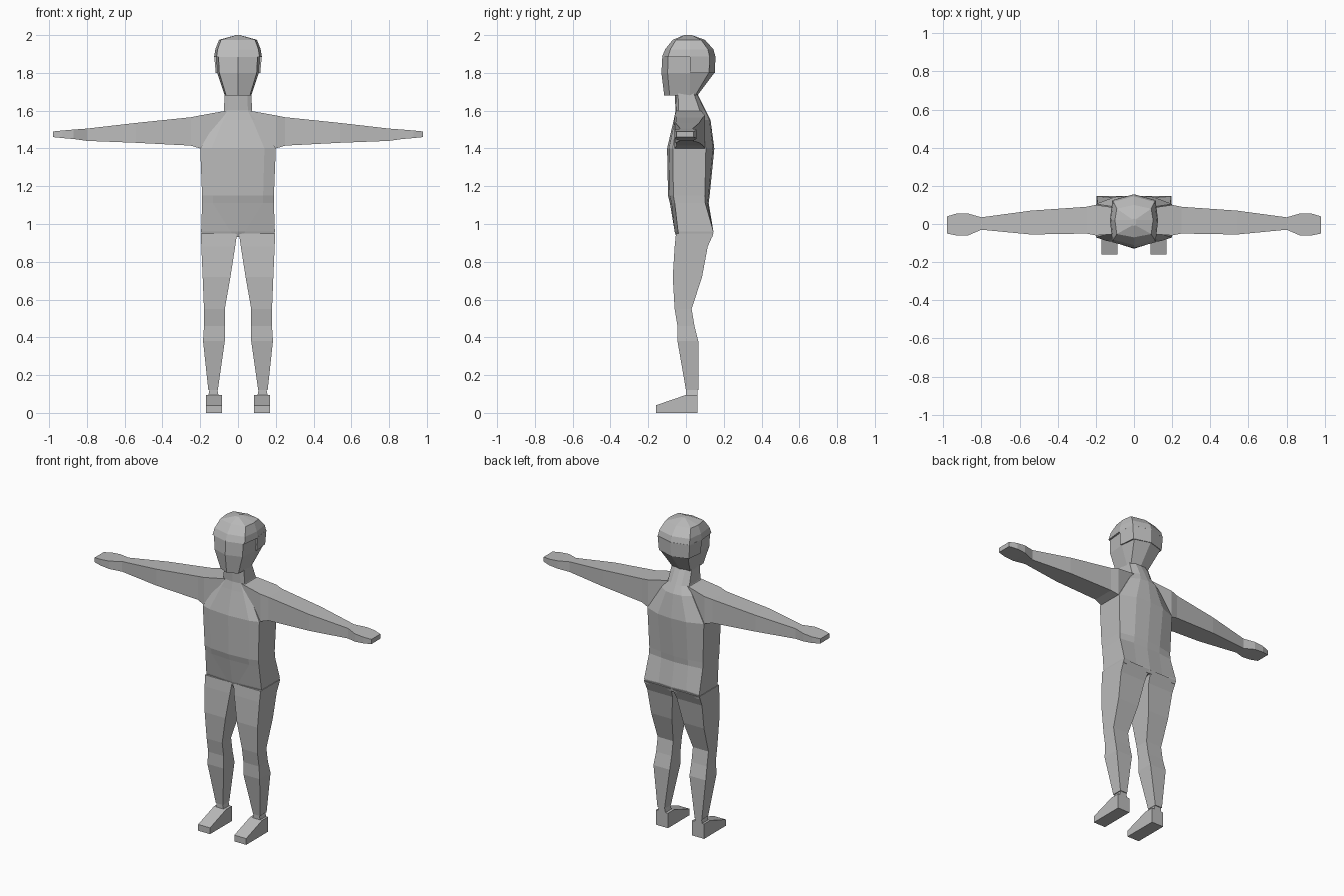
import bpy
import bmesh

cube = bpy.data.objects.get("Cube")
if cube:
    bpy.data.objects.remove(cube)

grey = bpy.data.materials.new("plain_grey")
grey.use_nodes = True
colour = (0.5, 0.5, 0.5, 1)
grey.diffuse_color = colour
grey.node_tree.nodes["Principled BSDF"].inputs["Base Color"].default_value = colour


def loft(name, rings):
    """Skin a stack of equal-length point rings and close both ends."""
    bm = bmesh.new()
    loops = [[bm.verts.new(point) for point in ring] for ring in rings]
    for low, high in zip(loops, loops[1:]):
        for i in range(len(low)):
            # Index i - 1 wraps round to the last point of the ring
            bm.faces.new((low[i - 1], low[i], high[i], high[i - 1]))
    bm.faces.new(loops[0])
    bm.faces.new(loops[-1])
    bmesh.ops.recalc_face_normals(bm, faces=bm.faces)
    mesh = bpy.data.meshes.new(name)
    bm.to_mesh(mesh)
    bm.free()
    mesh.materials.append(grey)
    obj = bpy.data.objects.new(name, mesh)
    bpy.context.collection.objects.link(obj)


def pair(name, rings):
    """Build the left part and its mirrored right twin."""
    for side, sign in (("left", 1), ("right", -1)):
        loft(f"{side}_{name}", [[(sign * x, y, z) for x, y, z in ring] for ring in rings])


def level(z, half):
    """Horizontal ring from a front-to-back half outline, mirrored in x."""
    other = [(-x, y) for x, y in reversed(half) if x > 0]
    return [(x, y, z) for x, y in half + other]


def body(z, width, front, back, panel=0.7, flat=0.7):
    """Trunk ring: narrow front panel, bevelled corners, ridged back."""
    return level(z, [
        (0, front), (width * panel, front * 0.9), (width, front * 0.7),
        (width, back * flat), (width / 2, back * 0.95), (0, back),
    ])


def skull(width, front, back):
    """Half outline of the head, ridged at the face and the nape."""
    return [
        (0, front), (width * 0.9, front * 0.75), (width, 0.02),
        (width * 0.9, back * 0.8), (0, back),
    ]


def slab(z, inner, outer, front, back):
    """Horizontal rectangle, for sections of the legs."""
    return [(inner, front, z), (outer, front, z), (outer, back, z), (inner, back, z)]


def upright(x, bottom, top, front, back):
    """Vertical rectangle facing sideways, for sections of the arms."""
    return [(x, front, bottom), (x, back, bottom), (x, back, top), (x, front, top)]


# Torso and neck, with the front panel narrowing to the crotch
loft("torso", [
    body(0.93, 0.19, -0.05, 0.14, panel=0.1, flat=1),
    body(0.96, 0.195, -0.06, 0.145, panel=0.2, flat=1),
    body(1.11, 0.19, -0.085, 0.12, flat=0.85),
    body(1.15, 0.19, -0.095, 0.125, flat=0.8),
    body(1.4, 0.2, -0.1, 0.15),
    body(1.55, 0.11, -0.065, 0.13),
    body(1.6, 0.075, -0.055, 0.105),
    body(1.69, 0.07, -0.06, 0.06),
])

# Head with a ridged face and a sloping nape
loft("head", [
    level(1.68, skull(0.07, -0.115, 0.06)),
    level(1.8, skull(0.11, -0.13, 0.15)),
    level(1.89, skull(0.115, -0.125, 0.15)),
])

# Raised cap over the crown, and its lower rear half
brow = skull(0.126, -0.127, 0.156)
loft("head_cap", [
    level(1.885, brow),
    level(1.925, skull(0.12, -0.11, 0.145)),
    level(1.975, skull(0.1, -0.07, 0.1)),
    level(2, skull(0.01, -0.01, 0.03)),
])
loft("head_cap_back", [
    level(1.8, skull(0.118, -0.13, 0.153)[2:]),
    level(1.89, brow[2:]),
])

# Arms ending in flat mitten hands
pair("arm", [
    upright(0.06, 1.42, 1.6, -0.05, 0.08),
    upright(0.2, 1.4, 1.575, -0.06, 0.1),
    upright(0.25, 1.415, 1.565, -0.05, 0.09),
    upright(0.54, 1.43, 1.535, -0.055, 0.07),
    upright(0.8, 1.44, 1.505, -0.03, 0.035),
    upright(0.87, 1.45, 1.5, -0.06, 0.055),
    upright(0.93, 1.455, 1.495, -0.06, 0.055),
    upright(0.98, 1.46, 1.49, -0.05, 0.04),
])

# Legs with a bent knee and a full calf
pair("leg", [
    slab(0.12, 0.107, 0.157, 0, 0.065),
    slab(0.38, 0.07, 0.185, -0.045, 0.065),
    slab(0.46, 0.07, 0.18, -0.045, 0.045),
    slab(0.55, 0.07, 0.18, -0.06, 0.03),
    slab(0.72, 0.04, 0.187, -0.07, 0.085),
    slab(0.88, 0.015, 0.194, -0.06, 0.115),
    slab(0.95, 0.005, 0.197, -0.053, 0.146),
])
pair("ankle", [slab(0.08, 0.1, 0.16, 0, 0.06), slab(0.125, 0.11, 0.15, 0, 0.06)])

# Wedge feet, sloping down to the toes
heel, toe, instep = 0.06, -0.16, 0.095
pair("foot", [
    [(x, toe, 0), (x, heel, 0), (x, heel, instep), (x, 0, instep), (x, toe, 0.04)]
    for x in (0.086, 0.17)
])
